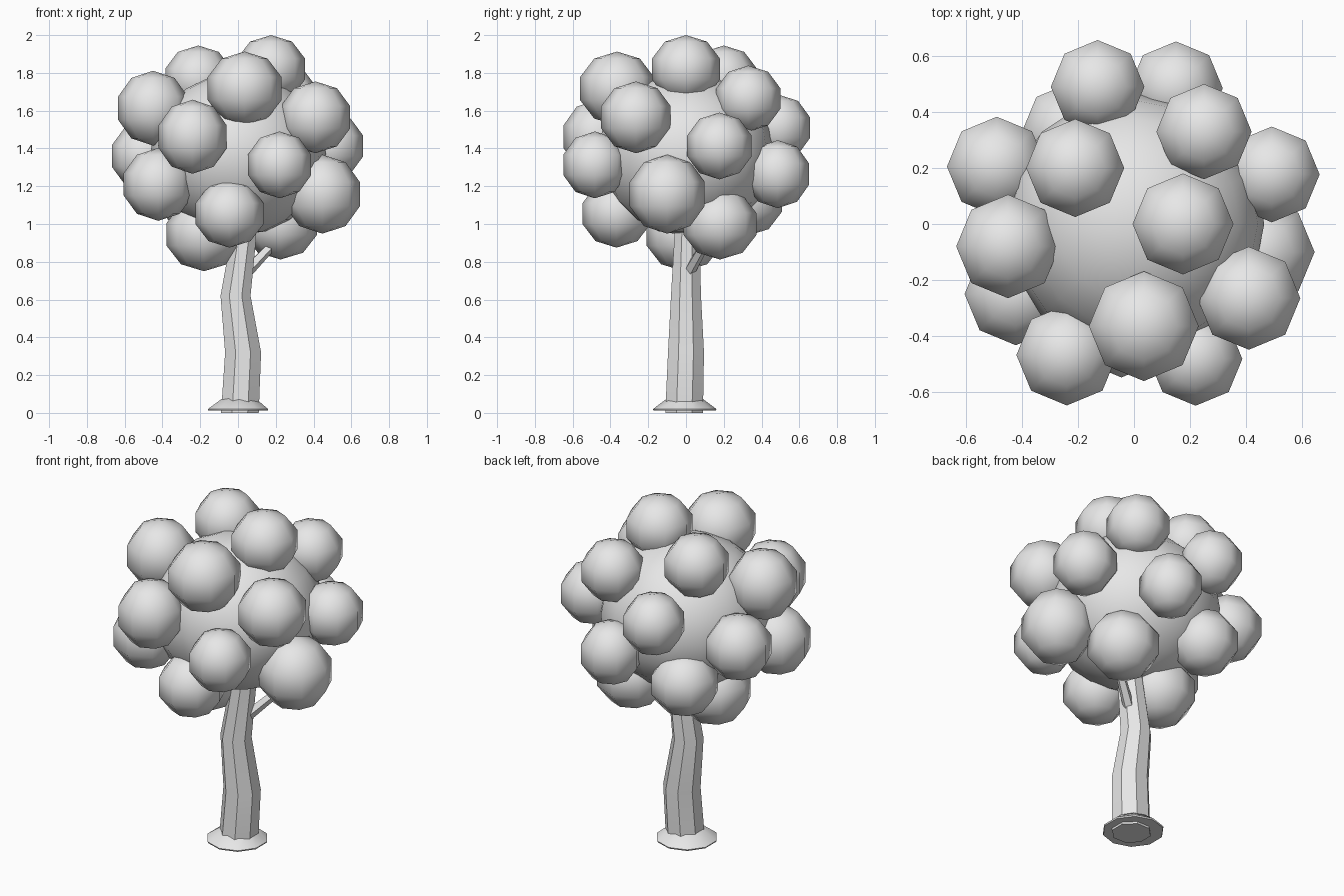
import bpy, bmesh, math
from mathutils import Vector, Matrix

if "Cube" in bpy.data.objects:
    bpy.data.objects.remove(bpy.data.objects["Cube"])

grey = bpy.data.materials.new("light_grey")
grey.diffuse_color = (0.8, 0.8, 0.8, 1)
grey.use_nodes = True
grey.node_tree.nodes["Principled BSDF"].inputs["Base Color"].default_value = grey.diffuse_color


def finish(name, bm, angle=None):
    """Turn a bmesh into a named, smooth shaded object."""
    bmesh.ops.recalc_face_normals(bm, faces=bm.faces)
    me = bpy.data.meshes.new(name)
    bm.to_mesh(me)
    bm.free()
    me.materials.append(grey)
    ob = bpy.data.objects.new(name, me)
    bpy.context.collection.objects.link(ob)
    for p in me.polygons:
        p.use_smooth = True
    if angle:
        bpy.ops.object.select_all(action='DESELECT')
        ob.select_set(True)
        bpy.context.view_layer.objects.active = ob
        bpy.ops.object.shade_smooth_by_angle(angle=math.radians(angle))
    return ob


def ball(name, centre, rx, rz, segments, rings):
    bm = bmesh.new()
    m = Matrix.Translation(centre) @ Matrix.Diagonal((rx, rx, rz, 1))
    bmesh.ops.create_uvsphere(bm, u_segments=segments, v_segments=rings, radius=1, matrix=m)
    return finish(name, bm)


def tube(name, path, sides, angle, tilt=None):
    """Closed tube through (x, y, z, radius) rings, optionally turned to a direction."""
    bm = bmesh.new()
    rot = tilt.to_track_quat('Z', 'Y') if tilt else Matrix.Identity(3)
    loops = []
    for x, y, z, r in path:
        ring = []
        for i in range(sides):
            a = math.tau * (i + 0.5) / sides
            ring.append(bm.verts.new(Vector((x, y, z)) + rot @ Vector((r * math.cos(a), r * math.sin(a), 0))))
        loops.append(ring)
    for lo, hi in zip(loops, loops[1:]):
        for i in range(sides):
            j = (i + 1) % sides
            bm.faces.new((lo[i], lo[j], hi[j], hi[i]))
    bm.faces.new(loops[0][::-1])
    bm.faces.new(loops[-1])
    return finish(name, bm, angle)


# bent trunk, running up into the crown
tube("trunk", [(0.01, -0.01, 0, 0.108), (0.027, 0, 0.32, 0.103), (-0.013, 0, 0.62, 0.086),
               (0.03, 0.005, 0.93, 0.072), (0.02, 0, 1.2, 0.05)], 8, 40)

# flared root collar
tube("root_flare", [(0, -0.007, 0.012, 0.165), (0, -0.007, 0.02, 0.168), (0.005, -0.007, 0.075, 0.095)], 10, 40)

# short side branch
a, b = Vector((0.045, 0.015, 0.745)), Vector((0.22, 0.12, 0.93))
tube("branch", [(*a, 0.032), (*b, 0.024)], 5, 40, b - a)

# big inner crown
ball("crown_core", (0, 0, 1.37), 0.465, 0.43, 16, 10)

# leaf clumps: x, y, z, half width, half height
clumps = [
    (0.175, 0.0, 1.82, 0.18, 0.18), (0.035, -0.365, 1.717, 0.196, 0.196),
    (-0.21, 0.20, 1.768, 0.175, 0.177), (-0.45, -0.08, 1.613, 0.185, 0.198),
    (-0.24, -0.468, 1.462, 0.18, 0.196), (0.41, -0.265, 1.565, 0.184, 0.19),
    (0.22, -0.482, 1.313, 0.167, 0.177), (-0.422, -0.25, 1.21, 0.183, 0.193),
    (0.447, -0.10, 1.158, 0.198, 0.209), (-0.045, -0.368, 1.055, 0.18, 0.18),
    (-0.18, -0.01, 0.945, 0.198, 0.195), (0.225, 0.18, 1.0, 0.193, 0.188),
    (-0.49, 0.205, 1.36, 0.178, 0.185), (0.492, 0.177, 1.413, 0.171, 0.177),
    (0.25, 0.33, 1.664, 0.17, 0.175), (0.15, 0.485, 1.264, 0.167, 0.18),
    (-0.13, 0.49, 1.51, 0.167, 0.175), (-0.22, 0.325, 1.12, 0.182, 0.182),
]
for i, (x, y, z, w, h) in enumerate(clumps):
    ball(f"leaf_clump_{i + 1}", (x, y, z), w / math.cos(math.pi / 10), h, 8, 5)
